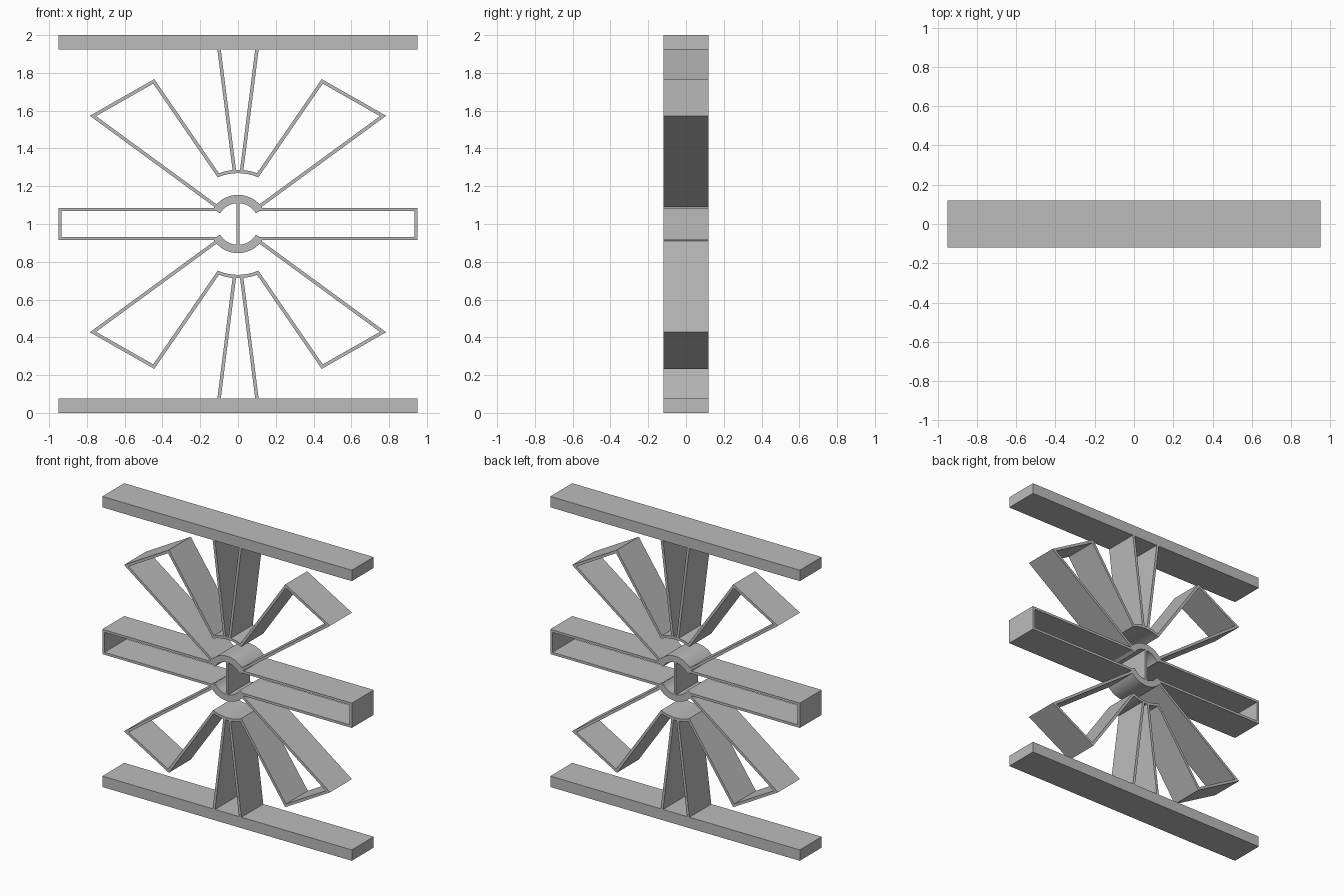
import bpy, bmesh
from math import radians, sin, cos
from mathutils import Vector

if "Cube" in bpy.data.objects:
    bpy.data.objects.remove(bpy.data.objects["Cube"], do_unlink=True)

DEPTH = 0.119   # half depth of every part
MID = 1.0       # height of the hub centre

grey = bpy.data.materials.new("plain grey")
grey.use_nodes = True
colour = (0.5, 0.5, 0.5, 1)
grey.diffuse_color = colour
grey.node_tree.nodes["Principled BSDF"].inputs["Base Color"].default_value = colour


def arc(radius, start, end, steps):
    """Points on a circle round the hub, angles in degrees, as (x, height above hub)."""
    angles = [radians(start + (end - start) * i / steps) for i in range(steps + 1)]
    return [(radius * cos(a), radius * sin(a)) for a in angles]


def strip(name, path, thickness, flip=False):
    """Bend a flat strip along a path in the x-z plane, with mitred corners."""
    pts = [Vector(p) for p in path]
    dirs = [(b - a).normalized() for a, b in zip(pts, pts[1:])]
    norms = [Vector((-d.y, d.x)) for d in dirs]
    bm = bmesh.new()
    rings = []
    for i, p in enumerate(pts):
        n0, n1 = norms[max(i - 1, 0)], norms[min(i, len(norms) - 1)]
        miter = (n0 + n1) / (1 + n0.dot(n1)) * thickness / 2
        ring = []
        for side, y in ((1, -1), (1, 1), (-1, 1), (-1, -1)):
            q = p + miter * side
            z = -q.y if flip else q.y
            ring.append(bm.verts.new((q.x, y * DEPTH, MID + z)))
        rings.append(ring)
    for a, b in zip(rings, rings[1:]):
        for k in range(4):
            m = (k + 1) % 4
            bm.faces.new((a[k], a[m], b[m], b[k]))
    bm.faces.new(rings[0])
    bm.faces.new(rings[-1][::-1])
    bmesh.ops.recalc_face_normals(bm, faces=bm.faces)
    mesh = bpy.data.meshes.new(name)
    bm.to_mesh(mesh)
    bm.free()
    mesh.materials.append(grey)
    mesh.shade_smooth()
    mesh.set_sharp_from_angle(angle=radians(25))
    obj = bpy.data.objects.new(name, mesh)
    bpy.context.collection.objects.link(obj)


# Folded wing outline: hub end, outer corner, inner corner, then the cradle arc
wing = [(0.112, 0.092), (0.768, 0.572), (0.446, 0.755)]
cradle = arc(0.278, 68, 112, 16)
outline = wing + cradle + [(-x, z) for x, z in reversed(wing)]

for level, flip in (("upper", False), ("lower", True)):
    strip(level + "_bar", [(-0.95, 0.9625), (0.95, 0.9625)], 0.075, flip)
    strip(level + "_wings", outline, 0.018, flip)
    strip(level + "_hub_arc", arc(0.132, 31, 149, 28), 0.044, flip)
    for side, s in (("left", 1), ("right", -1)):
        strip(f"{level}_{side}_spoke", [(s * 0.018, 0.272), (s * 0.101, 0.93)], 0.018, flip)

# Long open side frames
for side, s in (("left", 1), ("right", -1)):
    strip(side + "_frame", [(s * 0.115, 0.077), (s * 0.942, 0.077),
                            (s * 0.942, -0.077), (s * 0.115, -0.077)], 0.017)

# Upright plate through the hub
strip("centre_plate", [(0, -0.112), (0, 0.112)], 0.016)
